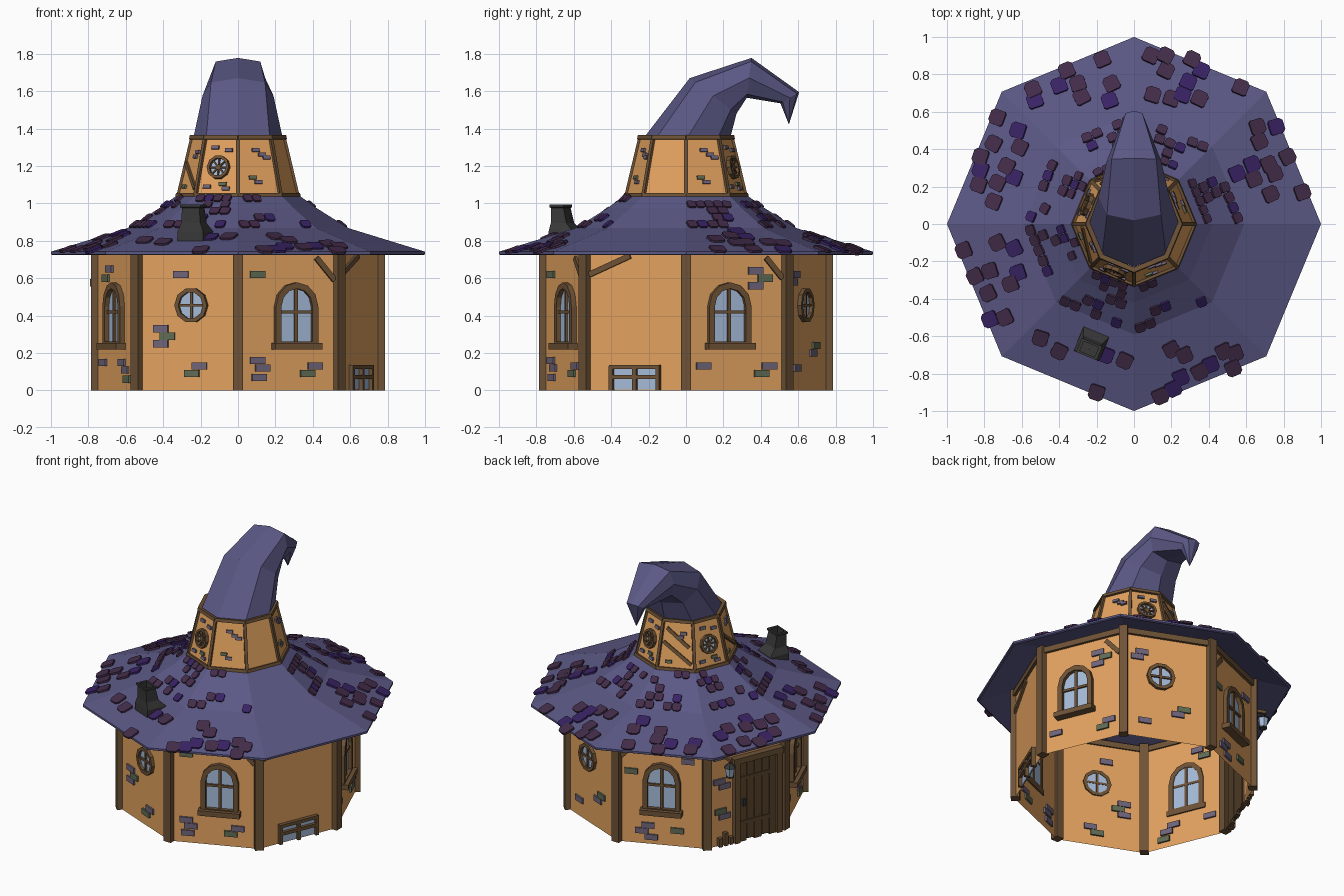
import bpy, math, random
from mathutils import Vector, Matrix

if "Cube" in bpy.data.objects:
    bpy.data.objects.remove(bpy.data.objects["Cube"])
random.seed(4)
C8, S8 = math.cos(math.pi / 8), math.sin(math.pi / 8)
COLORS = {
    "wall_plaster": (0.77, 0.365, 0.115), "roof_purple": (0.105, 0.098, 0.235),
    "timber": (0.155, 0.085, 0.037), "dark_timber": (0.11, 0.062, 0.028),
    "glass": (0.38, 0.50, 0.70), "brick_mauve": (0.16, 0.13, 0.20),
    "brick_green": (0.12, 0.15, 0.09), "shingle_maroon": (0.056, 0.025, 0.067),
    "shingle_violet": (0.040, 0.016, 0.125), "chimney_grey": (0.04, 0.04, 0.04)}
MATS = {}
for n, c in COLORS.items():
    MATS[n] = bpy.data.materials.new(n)
    MATS[n].diffuse_color = (*c, 1)


class Part:
    """Collects faces, then becomes one named object."""
    def __init__(self):
        self.v, self.f, self.m = [], [], []

    def add(self, verts, faces, mat):
        o = len(self.v)
        self.v += [tuple(p) for p in verts]
        self.f += [[i + o for i in f] for f in faces]
        self.m += [mat] * len(faces)

    def build(self, name):
        me = bpy.data.meshes.new(name)
        me.from_pydata(self.v, [], self.f)
        names = sorted(set(self.m))
        for n in names:
            me.materials.append(MATS[n])
        for p, m in zip(me.polygons, self.m):
            p.material_index = names.index(m)
        bpy.context.collection.objects.link(bpy.data.objects.new(name, me))


def frame(deg, r0, z0, r1, z1):
    """Local axes on a sloped side: x along it, y up the slope, z outward."""
    a = math.radians(deg)
    rad, u = Vector((math.cos(a), math.sin(a), 0)), Vector((-math.sin(a), math.cos(a), 0))
    v = (rad * (r1 - r0) + Vector((0, 0, z1 - z0))).normalized()
    M = Matrix((u, v, u.cross(v))).transposed().to_4x4()
    M.translation = rad * r0 + Vector((0, 0, z0))
    return M


def prism(p, M, pts, d0, d1, mat):
    n = len(pts)
    vs = [M @ Vector((x, y, d)) for d in (d0, d1) for x, y in pts]
    p.add(vs, [list(range(n))[::-1], list(range(n, 2 * n))] +
          [[i, (i + 1) % n, n + (i + 1) % n, n + i] for i in range(n)], mat)


def ring(p, M, out, inn, d0, d1, mat):
    n = len(out)
    vs = [M @ Vector((x, y, d)) for o, d in ((out, d0), (out, d1), (inn, d1), (inn, d0)) for x, y in o]
    p.add(vs, [[k * n + i, k * n + (i + 1) % n, (k + 1) % 4 * n + (i + 1) % n, (k + 1) % 4 * n + i]
               for k in range(4) for i in range(n)], mat)


def rect(p, M, x0, x1, y0, y1, d0, d1, mat):
    prism(p, M, [(x0, y0), (x1, y0), (x1, y1), (x0, y1)], d0, d1, mat)


def bar(p, M, a, b, w, d0, d1, mat="timber"):
    a, b = Vector(a), Vector(b)
    s = (b - a).normalized() * w / 2
    s = Vector((-s.y, s.x))
    prism(p, M, [a - s, b - s, b + s, a + s], d0, d1, mat)


def loft(p, rings, mat):
    n = len(rings[0])
    p.add([v for r in rings for v in r],
          [[k * n + i, k * n + (i + 1) % n, (k + 1) * n + (i + 1) % n, (k + 1) * n + i]
           for k in range(len(rings) - 1) for i in range(n)], mat)


def circle(r, z, n=8, c=(0, 0)):
    return [Vector((c[0] + r * math.cos(i * math.tau / n),
                    c[1] + r * math.sin(i * math.tau / n), z)) for i in range(n)]


def disc(u, v, r, n=10):
    return [(u + r * math.cos(i * math.tau / n), v + r * math.sin(i * math.tau / n)) for i in range(n)]


def round_window(p, M, u, v, r, spokes, w):
    prism(p, M, disc(u, v, r * .85), -.006, .003, "glass")
    ring(p, M, disc(u, v, r), disc(u, v, r * .76), -.01, .022, "timber")
    for i in range(spokes):
        a = math.pi / 2 + i * math.pi / spokes
        d = Vector((math.cos(a), math.sin(a))) * r * .8
        bar(p, M, Vector((u, v)) - d, Vector((u, v)) + d, w, -.009, .014)


def arch(u, w, z0, z1):
    return [(u - w, z0), (u + w, z0)] + [(u + w * math.cos(i * math.pi / 6),
            z1 + w * 1.05 * math.sin(i * math.pi / 6)) for i in range(7)]


def arch_window(p, M, u):
    prism(p, M, arch(u, .1, .25, .45), -.006, .003, "glass")
    ring(p, M, arch(u, .122, .235, .45), arch(u, .09, .262, .45), -.01, .028, "timber")
    rect(p, M, u - .136, u + .136, .22, .255, -.01, .055, "timber")
    bar(p, M, (u, .25), (u, .555), .018, -.009, .015)
    bar(p, M, (u - .1, .42), (u + .1, .42), .016, -.009, .015)


def bricks(p, M, spots, w, h):
    for i, (u, v) in enumerate(spots):
        rect(p, M, u - w / 2, u + w / 2, v - h / 2, v + h / 2, -.012, .012,
             "brick_green" if i % 3 == 2 else "brick_mauve")


# Open octagonal walls and timber frame
A = .76 * C8
walls, timber, wins, brk = Part(), Part(), Part(), Part()
loft(walls, [circle(.76, 0), circle(.76, .78)], "wall_plaster")
walls.build("house_walls")
for k in range(8):
    rect(timber, frame(45 * k, .755, 0, .755, 1), -.028, .028, 0, .785, -.028, .03, "timber")
    rect(timber, frame(45 * k + 22.5, A, 0, A, 1), -.28, .28, .735, .775, -.01, .018, "timber")
F = {d: frame(d, A, 0, A, 1) for d in [22.5 + 45 * k for k in range(8)]}
for d, a, b in ((292.5, (.16, .71), (.265, .59)), (337.5, (-.265, .62), (-.03, .72)),
                (22.5, (.17, .71), (.265, .60)), (112.5, (-.265, .60), (-.16, .71))):
    bar(timber, F[d], a, b, .03, -.01, .014)
timber.build("house_timber_frame")

# House windows
for d, u in ((292.5, .04), (22.5, -.045), (112.5, 0), (202.5, -.01)):
    arch_window(wins, F[d], u)
for d, u in ((247.5, .025), (67.5, -.045)):
    round_window(wins, F[d], u, .455, .094, 2, .014)
M = F[337.5]
rect(wins, M, -.13, .13, .005, .13, -.005, .004, "glass")
for a, b in (((-.145, .126), (.145, .126)), ((-.135, 0), (-.135, .13)), ((.135, 0), (.135, .13)),
             ((0, 0), (0, .13)), ((-.13, .072), (.13, .072))):
    bar(wins, M, a, b, .022, -.01, .025)
wins.build("house_windows")

# Scattered wall bricks
SPOTS = {
    247.5: [(-.037, .62), (-.155, .33), (-.115, .29), (-.155, .25), (.07, .13), (.025, .09)],
    292.5: [(-.15, .12), (-.18, .16), (-.18, .62), (-.17, .07), (.155, .13), (.11, .09)],
    22.5: [(.11, .64), (.11, .56), (.165, .60), (-.19, .13), (.19, .13), (.145, .09)],
    67.5: [(-.17, .62), (-.2, .58), (.11, .24), (.07, .20), (-.15, .12)],
    112.5: [(.17, .6), (-.09, .13), (.1, .11), (-.13, .09), (-.07, .05), (-.2, .5)],
    157.5: [(-.2, .45), (-.16, .41), (-.19, .24), (-.16, .2), (-.2, .62)],
    202.5: [(-.09, .65), (-.18, .15), (-.14, .60), (.13, .11), (.08, .15), (.15, .06)]}
for d, s in SPOTS.items():
    bricks(brk, F[d], s, .085, .038)
brk.build("house_bricks")

# Plank door with frame and handle
door, M = Part(), F[157.5]
for i in range(5):
    u = -.06 + i * .056
    rect(door, M, u, u + .053, .012 * (i % 2), .55, -.005, .024, "dark_timber")
for z in (.12, .43):
    rect(door, M, -.055, .17, z, z + .025, .02, .03, "dark_timber")
for u in (-.08, .235):
    bar(door, M, (u, 0), (u, .57), .038, -.01, .04)
bar(door, M, (-.11, .575), (.262, .575), .04, -.01, .045)
rect(door, M, -.04, -.02, .25, .30, .02, .04, "chimney_grey")
for u, h in ((-.2, .06), (-.16, .09), (-.12, .05)):
    bar(door, M, (u, 0), (u, h), .025, .0, .03)
door.build("door")

# Hanging lantern beside the door
lamp = Part()
bar(lamp, M, (-.18, .645), (-.18, .625), .02, -.01, .12)
c = M @ Vector((-.18, .56, .10))
for r0, r1, z0, z1, m in ((.025, .034, -.035, .025, "glass"), (.042, .008, .025, .055, "chimney_grey"),
                          (.028, .028, -.045, -.035, "chimney_grey"), (.006, .006, .05, .07, "chimney_grey")):
    loft(lamp, [circle(r, c.z + z, 6, c) for r, z in ((.001, z0), (r0, z0), (r1, z1), (.001, z1))], m)
lamp.build("lantern")

# Flared hat-brim roof
roof = Part()
loft(roof, [circle(r, z) for r, z in ((.30, 1.02), (.59, .85), (.99, .723), (1, .728), (1, .742),
                                      (.59, .868), (.42, .975), (.31, 1.055))], "roof_purple")
roof.build("roof_brim")

# Shingles on every roof side but one: clusters on the brim (x, y), scattered rows above
shin = Part()


def shingle(M, u, v, s, mat):
    a, h = s * .47, s * .48
    T = M @ Matrix.Translation((u, v, .002)) @ Matrix.Rotation(random.uniform(-.1, .1), 4, 'Z') \
        @ Matrix.Rotation(.05, 4, 'X')
    prism(shin, T, [(-a * .6, -h), (a * .6, -h), (a, -h * .6), (a, h * .75), (a * .75, h),
                    (-a * .75, h), (-a, h * .75), (-a, -h * .6)], -.004, .010, mat)


BRIM = {  # every third one is violet
    67.5: [(.09, .9), (.17, .9), (.36, .82), (.17, .82), (.31, .88), (.29, .76), (.1, .69), (.2, .67),
           (.26, .69), (.35, .67), (.57, .73)],
    22.5: [(.66, .52), (.67, .44), (.76, .52), (.82, .36), (.72, .32), (.63, .32), (.75, .27), (.64, .24),
           (.55, .27), (.73, .16), (.9, .17)],
    112.5: [(-.17, .88), (-.36, .82), (-.4, .74), (-.3, .75), (-.12, .75), (-.13, .66), (-.28, .68),
            (-.54, .72), (-.53, .66)],
    157.5: [(-.73, .57), (-.75, .43), (-.62, .5), (-.61, .41), (-.82, .36), (-.82, .29), (-.68, .31),
            (-.73, .22), (-.64, .25), (-.75, .12), (-.83, .21)],
    202.5: [(-.91, -.14), (-.73, -.1), (-.64, -.13), (-.77, -.25), (-.85, -.28), (-.62, -.26), (-.66, -.32),
            (-.78, -.37), (-.77, -.51), (-.69, -.5)],
    247.5: [(-.5, -.61), (-.4, -.68), (-.15, -.7), (-.2, -.9), (-.05, -.73)],
    292.5: [(.2, -.67), (.27, -.7), (.41, -.75), (.48, -.68), (.35, -.79), (.21, -.88), (.54, -.69),
            (.53, -.77), (.25, -.82), (.14, -.92)]}
for d, spots in BRIM.items():
    M = frame(d, C8, .742, .59 * C8, .868)
    t, rad = M.col[0].xyz, M.translation.xy.normalized()
    for i, q in enumerate(spots):
        q = Vector(q)
        shingle(M, q.dot(t.xy), (C8 - q.dot(rad)) * 1.054, .088,
                "shingle_violet" if i % 3 == 2 else "shingle_maroon")
    for r0, z0, r1, z1, s, rows in ((.59, .868, .42, .975, .058, 3), (.42, .975, .33, 1.04, .05, 2)):
        M = frame(d, r0 * C8, z0, r1 * C8, z1)
        L = math.hypot((r0 - r1) * C8, z1 - z0)
        for j in range(rows):
            v = L * (j + .45) / rows
            half = (r0 + (r1 - r0) * v / L) * S8 - s * .6
            u = -half + (j % 2) * s * .5
            while u < half:
                if random.random() < .5:
                    shingle(M, u, v, s, random.choice(("shingle_maroon", "shingle_maroon", "shingle_violet")))
                u += s * 1.02
shin.build("roof_shingles")

# Hollow chimney: half width, half depth, outward shift and height of each ring
chim, M = Part(), frame(247.5, .68, 0, .68, 1)
loft(chim, [[M @ Vector((a * w + .035, z, b * t + o)) for a, b in ((-1, 1), (1, 1), (1, -1), (-1, -1))]
            for w, t, o, z in ((.074, .07, 0, .79), (.074, .07, 0, .85), (.055, .045, .02, .895),
                               (.05, .036, .03, .975), (.06, .04, .03, .98), (.06, .04, .03, .993),
                               (.043, .028, .03, .993), (.043, .028, .03, .9), (.001, .001, .03, .9))],
     "chimney_grey")
chim.build("chimney")

# Tapered tower with timber, windows and bricks
tw, tt, tb = Part(), Part(), Part()
B0, Z0, B1, Z1 = .322, 1.03, .245, 1.355
loft(tw, [circle(B0, Z0), circle(B1, Z1)], "wall_plaster")
tw.build("tower_walls")
H = math.hypot(B0 - B1, Z1 - Z0)
for k in range(8):
    bar(tt, frame(45 * k, B0, Z0, B1, Z1), (0, 0), (0, H), .02, -.012, .01)
    d = 45 * k + 22.5
    M = frame(d, B0 * C8, Z0, B1 * C8, Z1)
    for v, w in ((.012, B0 * S8), (H - .005, B1 * S8)):
        bar(tt, M, (-w - .004, v), (w + .004, v), .022, -.012, .014)
    if d in (67.5, 157.5, 247.5):
        round_window(tt, M, 0, .165, .064, 4, .008)
        bricks(tb, M, [(.05, .26), (-.03, .275), (.03, .075), (.05, .05), (-.06, .06)], .042, .02)
    elif d in (112.5, 202.5):
        bar(tt, M, (-.09, .19), (.1, .05), .022, -.01, .012)
        if d == 112.5:
            bar(tt, M, (-.07, .28), (.08, .16), .022, -.01, .012)
        bricks(tb, M, [(.04, .25), (.02, .225), (-.05, .06)], .042, .02)
    elif d != 337.5:
        bricks(tb, M, [(.0, .26), (.035, .235), (-.03, .11), (.0, .085), (.06, .22)], .042, .02)
tt.build("tower_timber_and_windows")
tb.build("tower_bricks")

# Bent pointed hat: rings given by upper point, lower point (y, z) and half width, boxy corners
hat, rings = Part(), []
for (y0, z0), (y1, z1), w, q in (((-.23, 1.345), (.235, 1.345), .24, .71), ((.02, 1.67), (.27, 1.48), .19, .76),
                                 ((.35, 1.778), (.325, 1.565), .145, .82), ((.605, 1.595), (.505, 1.535), .06, .75),
                                 ((.551, 1.425), (.549, 1.425), .002, .71)):
    c, h = Vector((0, (y0 + y1) / 2, (z0 + z1) / 2)), Vector((0, (y1 - y0) / 2, (z1 - z0) / 2))
    rings.append([c + Vector((w * x, 0, 0)) + h * y for x, y in
                  ((1, 0), (q, q), (0, 1), (-q, q), (-1, 0), (-q, -q), (0, -1), (q, -q))])
loft(hat, rings, "roof_purple")
hat.build("bent_hat_top")

for m in bpy.data.materials:
    if m.users and not m.is_grease_pencil:
        m.use_nodes = True
        m.node_tree.nodes["Principled BSDF"].inputs["Base Color"].default_value = m.diffuse_color
